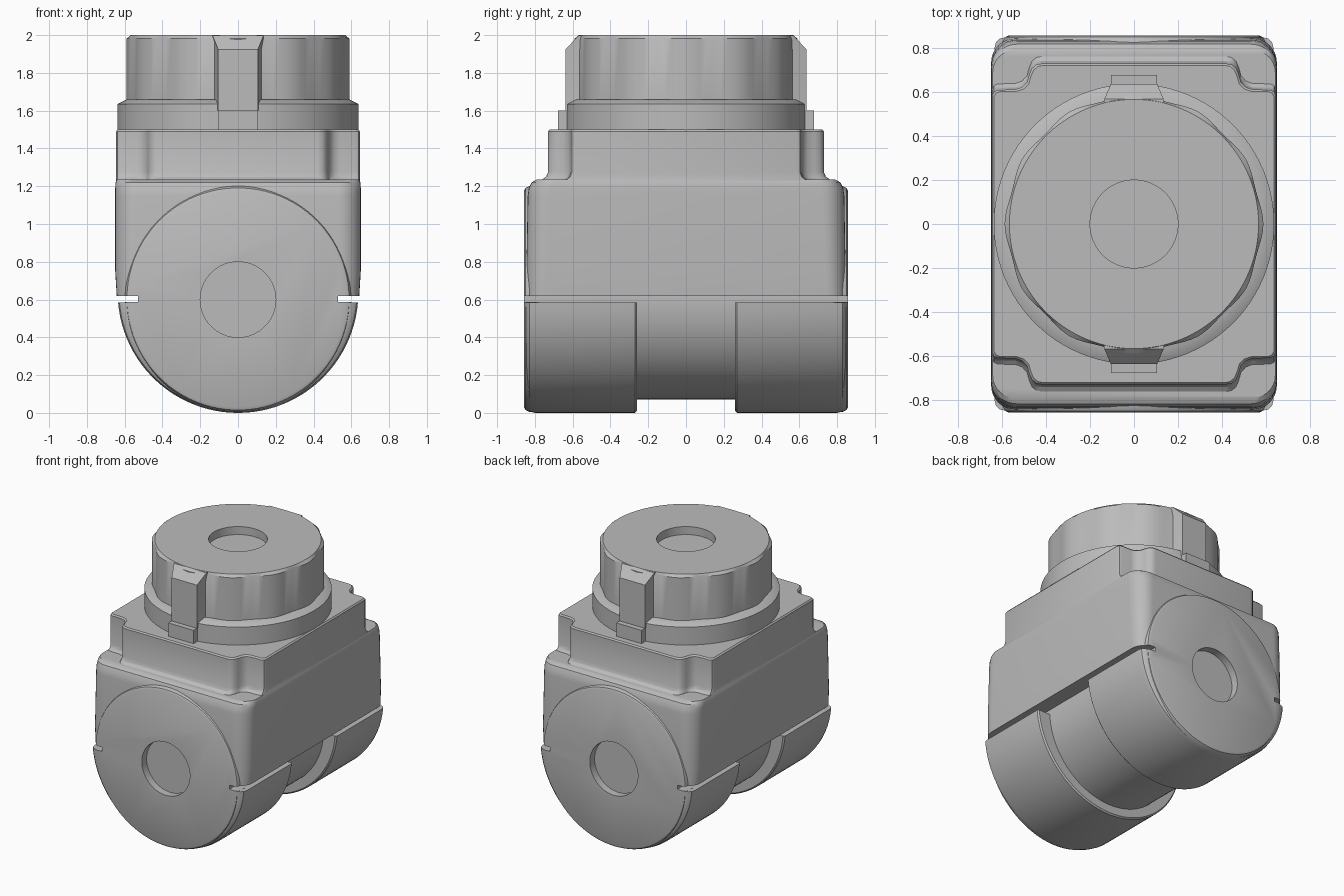
import bpy, bmesh
from math import sin, cos, radians, pi

if "Cube" in bpy.data.objects:
    bpy.data.objects.remove(bpy.data.objects["Cube"])

grey = bpy.data.materials.new("plain_grey")
grey.use_nodes = True
colour = (0.5, 0.5, 0.5, 1)
grey.diffuse_color = colour
grey.node_tree.nodes["Principled BSDF"].inputs["Base Color"].default_value = colour


def loft(name, rings):
    """Skin a closed solid through rings of equal point count."""
    bm = bmesh.new()
    loops = [[bm.verts.new(p) for p in ring] for ring in rings]
    n = len(loops[0])
    for a, b in zip(loops, loops[1:]):
        for i in range(n):
            j = (i + 1) % n
            bm.faces.new((a[i], a[j], b[j], b[i]))
    bm.faces.new(loops[0][::-1])
    bm.faces.new(loops[-1])
    bmesh.ops.recalc_face_normals(bm, faces=bm.faces[:])
    mesh = bpy.data.meshes.new(name)
    bm.to_mesh(mesh)
    bm.free()
    mesh.materials.append(grey)
    ob = bpy.data.objects.new(name, mesh)
    bpy.context.collection.objects.link(ob)
    return ob


def circle(r, z, n=96, wave=0):
    ring = []
    for i in range(n):
        a = 2 * pi * i / n
        q = r + wave * cos(12 * a)
        ring.append((q * cos(a), q * sin(a), z))
    return ring


def upright(r, y, zc=0.6, n=96):
    return [(p[0], y, zc + p[1]) for p in circle(r, 0, n)]


def rounded_rect(hx, hy, r, z, steps=8):
    ring = []
    for k, (sx, sy) in enumerate(((1, 1), (-1, 1), (-1, -1), (1, -1))):
        for i in range(steps + 1):
            a = (k + i / steps) * pi / 2
            ring.append((sx * (hx - r) + r * cos(a), sy * (hy - r) + r * sin(a), z))
    return ring


def notched(z, flare=1.0, inset=0.0):
    """Rectangle with a soft step bitten out of each corner."""
    quarter = [(.645, .585), (.637, .603), (.62, .61), (.54, .612), (.51, .622),
               (.487, .645), (.477, .68), (.465, .708), (.445, .725), (.42, .73)]
    quarter = [(x - inset, y * flare - inset) for x, y in quarter]
    back = quarter + [(-x, y) for x, y in reversed(quarter)]
    return [(x, y, z) for x, y in back] + [(-x, -y, z) for x, y in back]


def cradle(r, y):
    """Lower half-round section with a flat top."""
    ring = []
    for i in range(49):
        a = radians(-175.3 + 170.6 * i / 48)
        ring.append((r * cos(a), y, min(.585, .637 + r * sin(a))))
    return ring


def end_disc(r, y):
    """Round end section with a slot on each side at the split line."""
    half = [-88 + 4 * i for i in range(22)] + [-1.65, -1.6, 1.6, 1.65] + [4 + 4 * i for i in range(22)]
    ring = []
    for turn in (0, 180):
        for d in half:
            q = .53 if abs(d) < 1.62 else r
            a = radians(d + turn)
            ring.append((q * cos(a), y, .603 + q * sin(a)))
    return ring


# Main housing: rounded lower block and stepped upper block
housing = loft("housing_block", [
    rounded_rect(.642, .845, .1, .62), rounded_rect(.65, .845, .11, .75),
    rounded_rect(.65, .838, .12, 1.15), rounded_rect(.65, .832, .12, 1.19),
    rounded_rect(.648, .818, .115, 1.22), rounded_rect(.643, .79, .1, 1.235)])
loft("housing_top", [notched(1.15, 1.05), notched(1.235, 1.045), notched(1.25, 1.015),
                     notched(1.275), notched(1.49), notched(1.5, 1, .008)])

# Horizontal barrel: inner core, two lower cradles, two end discs
core = loft("barrel_core", [upright(.53, -.845), upright(.53, .845)])
drilled = [housing, core]
for s, side in ((-1, "front"), (1, "back")):
    drilled.append(loft(side + "_cradle", [
        cradle(.627, s * .26), cradle(.637, s * .27), cradle(.637, s * .8),
        cradle(.63, s * .828), cradle(.612, s * .844), cradle(.585, s * .85)]))
    drilled.append(loft(side + "_end_disc", [
        end_disc(.6, s * .78), end_disc(.598, s * .83), end_disc(.588, s * .85),
        end_disc(.572, s * .857)]))

# Round sockets sunk into both ends
for s in (-1, 1):
    cutter = loft("socket_cutter", [upright(.2, s * .8, .6, 64), upright(.2, s * 1.0, .6, 64)])
    cutter.hide_render = True
    for ob in drilled:
        if s * ob.data.vertices[0].co.y < 0 and ("cradle" in ob.name or "disc" in ob.name):
            continue
        mod = ob.modifiers.new("socket", 'BOOLEAN')
        mod.operation = 'DIFFERENCE'
        mod.solver = 'EXACT'
        mod.object = cutter
        bpy.context.view_layer.objects.active = ob
        bpy.ops.object.modifier_apply(modifier=mod.name)
    bpy.data.objects.remove(cutter)

# Collar and fluted cap with a sunken centre
loft("collar", [circle(.638, 1.48), circle(.638, 1.635), circle(.59, 1.66), circle(.5, 1.66)])
loft("cap", [circle(.582, 1.62, wave=.007), circle(.582, 1.982, wave=.007),
             circle(.567, 2.0), circle(.2, 2.0), circle(.2, 1.94)])

# Keys and small tabs at front and back of the cap
for s, side in ((-1, "front"), (1, "back")):
    def key_ring(z, y, w):
        return [(-.14, s * .5, z), (.14, s * .5, z), (w, s * y, z), (-w, s * y, z)]
    loft(side + "_cap_key", [key_ring(1.6, .638, .105), key_ring(1.925, .638, .105),
                             key_ring(1.998, .568, .135)])
    loft(side + "_tab", [[(x, s * y, z) for x, y in ((-.105, .55), (.105, .55), (.105, .678), (-.105, .678))]
                         for z in (1.49, 1.6)])

# Smooth shading with crisp edges
bpy.ops.object.select_all(action='DESELECT')
for ob in bpy.context.scene.objects:
    if ob.type == 'MESH' and grey.name in ob.data.materials:
        ob.select_set(True)
        bpy.context.view_layer.objects.active = ob
bpy.ops.object.shade_smooth_by_angle(angle=radians(30))
